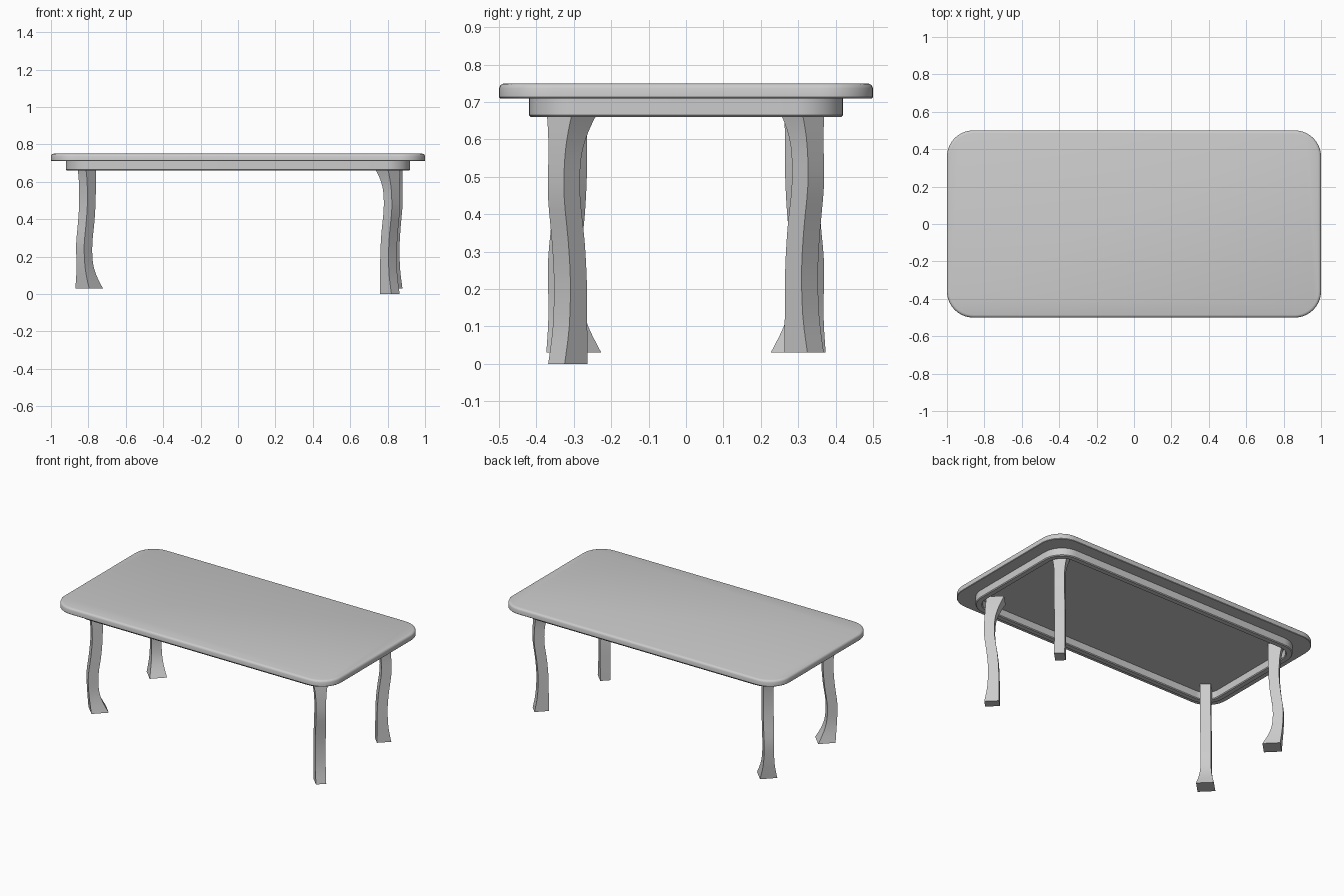
import bpy, math
from mathutils import Vector

if "Cube" in bpy.data.objects:
    bpy.data.objects.remove(bpy.data.objects["Cube"])


def loft(name, rings, caps=True, closed=False):
    """Skin a stack of equal-length rings of points."""
    n = len(rings[0])
    verts = [p for r in rings for p in r]
    faces = []
    last = len(rings) if closed else len(rings) - 1
    for i in range(last):
        a, b = i * n, ((i + 1) % len(rings)) * n
        for k in range(n):
            k2 = (k + 1) % n
            faces.append((a + k, a + k2, b + k2, b + k))
    if caps:
        faces.append(tuple(reversed(range(n))))
        faces.append(tuple(range(len(verts) - n, len(verts))))
    me = bpy.data.meshes.new(name)
    me.from_pydata(verts, [], faces)
    ob = bpy.data.objects.new(name, me)
    bpy.context.collection.objects.link(ob)
    bpy.ops.object.select_all(action='DESELECT')
    ob.select_set(True)
    bpy.context.view_layer.objects.active = ob
    bpy.ops.object.mode_set(mode='EDIT')
    bpy.ops.mesh.select_all(action='SELECT')
    bpy.ops.mesh.normals_make_consistent(inside=False)
    bpy.ops.object.mode_set(mode='OBJECT')
    bpy.ops.object.shade_smooth_by_angle(angle=math.radians(35))
    return ob


def rounded_rect(hx, hy, r, z, seg=10):
    pts = []
    for q, (sx, sy) in enumerate([(1, 1), (-1, 1), (-1, -1), (1, -1)]):
        for i in range(seg + 1):
            a = math.pi / 2 * (q + i / seg)
            pts.append((sx * (hx - r) + r * math.cos(a), sy * (hy - r) + r * math.sin(a), z))
    return pts


# Table top with a softened upper edge
profile = [(0.003, 0.71), (0, 0.713), (0, 0.737), (0.003, 0.744), (0.008, 0.748), (0.015, 0.75)]
loft("table_top", [rounded_rect(1 - d, 0.5 - d, 0.14 - d, z) for d, z in profile])

# Hollow apron frame under the top
profile = [(0, 0.712), (0, 0.665), (0.005, 0.66), (0.035, 0.66), (0.04, 0.665), (0.04, 0.712)]
loft("apron", [rounded_rect(0.92 - d, 0.42 - d, 0.13 - d, z) for d, z in profile],
     caps=False, closed=True)

# Leg sections: height, centre x, depth along the diagonal, width across it
SECTIONS = [(0.0, 0.812, 0.086, 0.062), (0.1, 0.806, 0.068, 0.062),
            (0.22, 0.805, 0.062, 0.062), (0.33, 0.811, 0.062, 0.062),
            (0.45, 0.822, 0.061, 0.061), (0.55, 0.820, 0.062, 0.062),
            (0.62, 0.811, 0.076, 0.076), (0.69, 0.796, 0.104, 0.104)]


def smooth_sections(steps=3):
    s = [Vector(v) for v in SECTIONS]
    out = []
    for i in range(len(s) - 1):
        p0, p1, p2, p3 = s[max(i - 1, 0)], s[i], s[i + 1], s[min(i + 2, len(s) - 1)]
        for k in range(steps):
            t = k / steps
            out.append(0.5 * (2 * p1 + (p2 - p0) * t + (2 * p0 - 5 * p1 + 4 * p2 - p3) * t * t
                              + (3 * p1 - p0 - 3 * p2 + p3) * t ** 3))
    return out + [s[-1]]


def leg(name, place):
    c = math.sqrt(0.5)
    rings = []
    for z, x, d, w in smooth_sections():
        ring = []
        for sd, sw in [(1, 1), (1, -1), (-1, -1), (-1, 1)]:
            a, b = sd * d / 2, sw * w / 2
            ring.append(place(x + (a + b) * c, 0.496 - x + (b - a) * c, z))
        rings.append(ring)
    loft(name, rings)


# Curved legs: the left pair is turned upside down
leg("front_right_leg", lambda x, y, z: (x, y, z))
leg("back_right_leg", lambda x, y, z: (x + 0.015, -y, z + 0.03))
leg("front_left_leg", lambda x, y, z: (-x, y, 0.72 - z))
leg("back_left_leg", lambda x, y, z: (-x, -y, 0.72 - z))
